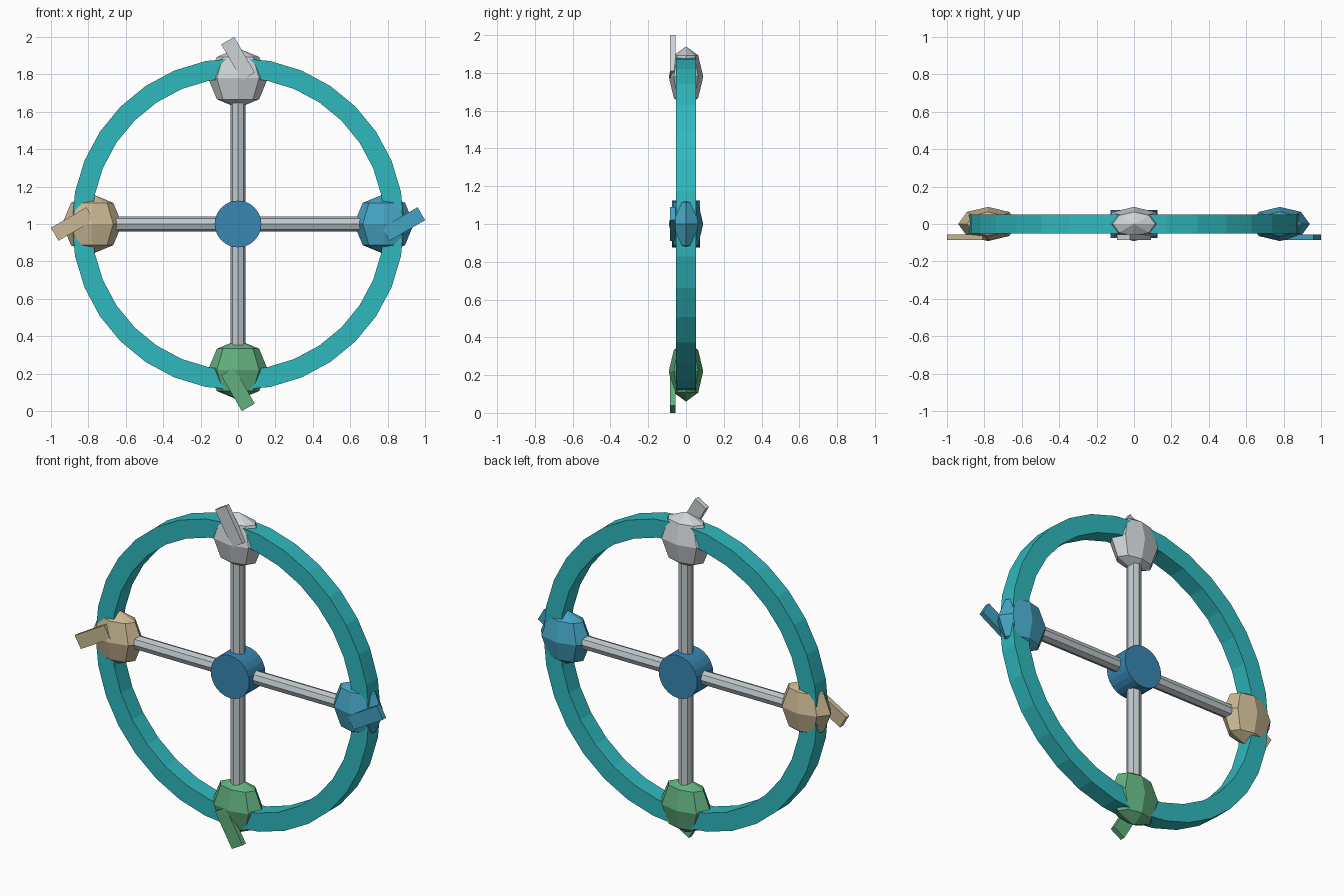
import bpy, bmesh, math
from mathutils import Matrix, Vector

if "Cube" in bpy.data.objects:
    bpy.data.objects.remove(bpy.data.objects["Cube"], do_unlink=True)

CENTRE = Vector((0, 0, 1))
POD_RADIUS = 0.16
POD_OFFSET = 0.78
RING_RADIUS = 0.885


def material(name, rgb):
    """Flat material from 0-255 screen colour, stored as linear."""
    linear = [((c / 255 + 0.055) / 1.055) ** 2.4 for c in rgb] + [1]
    mat = bpy.data.materials.new(name)
    mat.use_nodes = True
    mat.diffuse_color = linear
    mat.node_tree.nodes["Principled BSDF"].inputs["Base Color"].default_value = linear
    return mat


def add_part(name, bm, mat, matrix):
    bmesh.ops.transform(bm, matrix=matrix, verts=bm.verts)
    bmesh.ops.recalc_face_normals(bm, faces=bm.faces)
    mesh = bpy.data.meshes.new(name)
    bm.to_mesh(mesh)
    bm.free()
    mesh.materials.append(mat)
    obj = bpy.data.objects.new(name, mesh)
    bpy.context.collection.objects.link(obj)
    return obj


def cylinder(radius, depth, sides):
    bm = bmesh.new()
    bmesh.ops.create_cone(bm, cap_ends=True, segments=sides,
                          radius1=radius, radius2=radius, depth=depth)
    return bm


def turn(degrees, axis):
    return Matrix.Rotation(math.radians(degrees), 4, axis)


def scale(x, y, z):
    return Matrix.Diagonal((x, y, z, 1))


teal = material("teal", (47, 185, 190))
steel = material("steel grey", (192, 200, 204))
hub_blue = material("deep blue", (56, 135, 180))
silver = material("silver", (205, 210, 212))
sky = material("sky blue", (68, 163, 194))
green = material("green", (97, 175, 125))
tan = material("tan", (202, 184, 147))

# Rim: square section spun around the y axis
bm = bmesh.new()
section = [bm.verts.new((r, y, 0)) for r, y in
           ((0.782, -0.052), (0.888, -0.052), (0.888, 0.052), (0.782, 0.052))]
edges = [bm.edges.new((section[i], section[(i + 1) % 4])) for i in range(4)]
bmesh.ops.spin(bm, geom=section + edges, cent=(0, 0, 0), axis=(0, 1, 0),
               angle=math.tau, steps=32, use_merge=True)
bmesh.ops.remove_doubles(bm, verts=bm.verts, dist=0.0005)
add_part("rim", bm, teal, Matrix.Translation(CENTRE))

# Hub
add_part("hub", cylinder(0.125, 0.15, 24), hub_blue,
         Matrix.Translation(CENTRE) @ turn(90, "X"))

# Four arms, each with a spoke, a pod and a tilted tab
arms = (("top", 0, silver), ("left", 90, sky), ("bottom", 180, green), ("right", 270, tan))
for side, angle, colour in arms:
    arm = Matrix.Translation(CENTRE) @ turn(angle, "Y")

    add_part(side + "_spoke", cylinder(0.04, POD_OFFSET, 8), steel,
             arm @ Matrix.Translation((0, 0, POD_OFFSET / 2)))

    # Pods all keep their poles upright
    pod = bmesh.new()
    bmesh.ops.create_uvsphere(pod, u_segments=8, v_segments=4, radius=POD_RADIUS)
    place = Matrix.Translation(arm @ Vector((0, 0, POD_OFFSET)))
    add_part(side + "_pod", pod, colour, place @ scale(1, 0.57, 1))

    tab = bmesh.new()
    bmesh.ops.create_cube(tab, size=1)
    add_part(side + "_tab", tab, colour,
             arm @ Matrix.Translation((0, -0.07, RING_RADIUS))
             @ turn(-30, "Y") @ scale(0.08, 0.03, 0.22))
